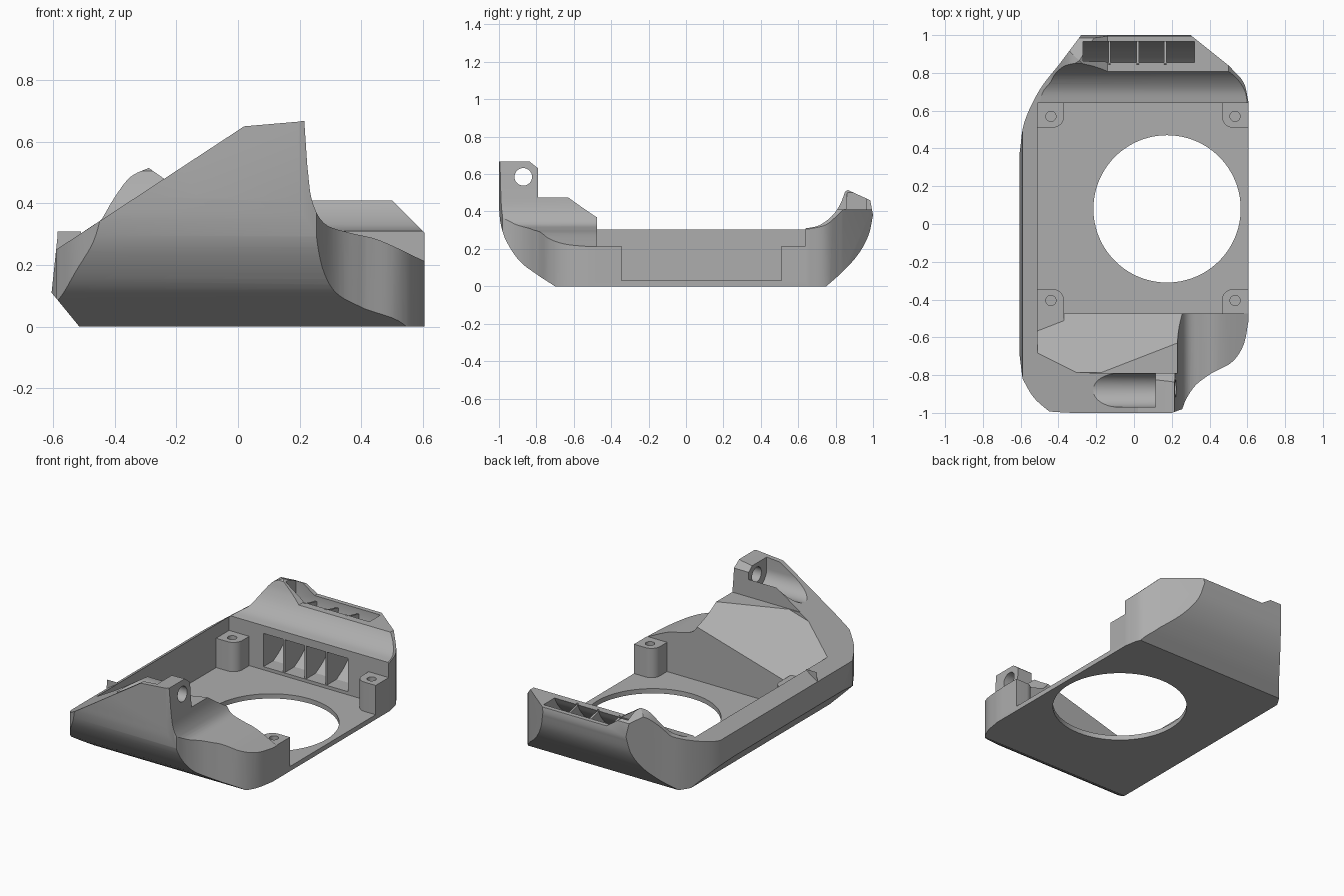
import bpy, bmesh, math
from mathutils import Vector

old = bpy.data.objects.get("Cube")
if old:
    bpy.data.objects.remove(old, do_unlink=True)

grey = bpy.data.materials.new("mid grey plastic")
grey.use_nodes = True
grey.diffuse_color = (0.42, 0.42, 0.42, 1)
grey.node_tree.nodes["Principled BSDF"].inputs["Base Color"].default_value = (0.42, 0.42, 0.42, 1)


def smooth(pts, n=5):
    """Soft open curve through a few points."""
    p = [Vector(q) for q in pts]
    p = [p[0] * 2 - p[1]] + p + [p[-1] * 2 - p[-2]]
    out = []
    for a, b, c, d in zip(p, p[1:], p[2:], p[3:]):
        for i in range(n):
            t = i / n
            v = 2 * b + (c - a) * t + (2 * a - 5 * b + 4 * c - d) * t**2 + (3 * b - a - 3 * c + d) * t**3
            out.append(tuple(v / 2))
    return out + [tuple(pts[-1])]


def arc(u, v, r, a0=0, a1=360, n=48):
    full = a1 - a0 == 360
    steps = [math.radians(a0 + (a1 - a0) * i / n) for i in range(n if full else n + 1)]
    return [(u + r * math.cos(a), v + r * math.sin(a)) for a in steps]


def prism(name, pts, axis, lo, hi):
    """Extrude a 2D outline along the axis x, y or z."""
    place = {"x": lambda u, v, w: (w, u, v), "y": lambda u, v, w: (u, w, v), "z": lambda u, v, w: (u, v, w)}[axis]
    bm = bmesh.new()
    face = bm.faces.new([bm.verts.new(place(u, v, lo)) for u, v in pts])
    new = bmesh.ops.extrude_face_region(bm, geom=[face])["geom"]
    shift = Vector(place(0, 0, hi - lo))
    bmesh.ops.translate(bm, vec=shift, verts=[g for g in new if isinstance(g, bmesh.types.BMVert)])
    bmesh.ops.recalc_face_normals(bm, faces=bm.faces)
    mesh = bpy.data.meshes.new(name)
    bm.to_mesh(mesh)
    bm.free()
    mesh.materials.append(grey)
    ob = bpy.data.objects.new(name, mesh)
    bpy.context.collection.objects.link(ob)
    return ob


def box(name, x0, x1, y0, y1, z0, z1):
    return prism(name, [(x0, y0), (x1, y0), (x1, y1), (x0, y1)], "z", z0, z1)


def combine(ob, tool, operation="DIFFERENCE"):
    mod = ob.modifiers.new("cut", "BOOLEAN")
    mod.operation, mod.object, mod.solver = operation, tool, "EXACT"
    bpy.context.view_layer.objects.active = ob
    bpy.ops.object.modifier_apply(modifier=mod.name)
    bpy.data.objects.remove(tool, do_unlink=True)


# Housing: side profile crossed with the plan outline
side = smooth([(-0.7, 0), (-0.8, 0.065), (-0.89, 0.135), (-0.96, 0.24), (-0.99, 0.33), (-1, 0.42)])
side += [(-1, 0.67), (-0.84, 0.67), (-0.79, 0.63), (-0.79, 0.475), (-0.475, 0.475), (-0.475, 0.308)]
side += smooth([(0.63, 0.308), (0.71, 0.325), (0.78, 0.375), (0.825, 0.44), (0.85, 0.505)])
side += [(0.865, 0.515), (0.985, 0.46)]
side += smooth([(1, 0.38), (0.975, 0.27), (0.92, 0.17), (0.84, 0.08), (0.75, 0)])
housing = prism("housing", side, "x", -0.8, 0.8)

plan = [(-0.28, 1), (0.3, 1), (0.5, 0.84)] + smooth([(0.51, 0.83), (0.58, 0.75), (0.605, 0.65)])
plan += smooth([(0.605, -0.52), (0.58, -0.64), (0.52, -0.73), (0.42, -0.785)])
plan += smooth([(0.41, -0.79), (0.33, -0.85), (0.28, -0.92), (0.255, -0.98)]) + [(0.2, -1)]
plan += smooth([(-0.44, -1), (-0.53, -0.92), (-0.59, -0.82)]) + [(-0.605, -0.7)]
plan += smooth([(-0.605, 0.38), (-0.58, 0.54), (-0.5, 0.71), (-0.4, 0.84)])
combine(housing, prism("plan", plan, "z", -0.2, 1), "INTERSECT")

# Bevelled outer side wall
combine(housing, prism("side_cut", [(-0.433, -0.1), (-0.605, 0.11), (-0.585, 0.3), (-0.585, 1),
                                    (-0.8, 1), (-0.8, -0.1)], "y", -1.2, 1.2))

# Sloping front wall with a hollowed shoulder
front = [(-0.8, 0.112), (0.02, 0.65), (0.195, 0.665), (0.215, 0.668)]
front += smooth([(0.225, 0.52), (0.24, 0.41), (0.28, 0.335), (0.36, 0.305), (0.46, 0.28), (0.61, 0.21)])
combine(housing, prism("front_cut", front + [(0.8, 0.2), (0.8, 1), (-0.8, 1)], "y", -1.2, -0.47))

# Rear lip with a raised hood at one end
rear = [(-0.8, 0.112), (-0.45, 0.342)] + smooth([(-0.44, 0.352), (-0.4, 0.42), (-0.35, 0.485), (-0.29, 0.515)])
rear += [(-0.14, 0.41), (0.5, 0.41), (0.7, 0.21), (0.8, 0.21), (0.8, 1), (-0.8, 1)]
combine(housing, prism("rear_cut", rear, "y", -0.47, 1.2))

# Main tray and the tilted panel in front of it
combine(housing, box("tray", -0.51, 0.8, -0.475, 0.64, 0.03, 1))
pocket = box("panel_cut", -0.51, 0.8, -0.785, -0.46, 0, 1)
for v in pocket.data.vertices:
    if v.co.z < 0.5:
        v.co.z = 0.475 + 0.287 * (v.co.x - 0.23) - 0.74 * (v.co.y + 0.63)
combine(housing, pocket)

# Fan opening
combine(housing, prism("fan_opening", arc(0.175, 0.08, 0.39, n=96), "z", -0.2, 0.2))

# Screw lug: driver groove and bolt hole
combine(housing, prism("groove", arc(-0.88, 0.585, 0.09, 180, 360, 20) + [(-0.79, 1), (-0.97, 1)], "x", -0.6, 0.115))
combine(housing, prism("bolt_hole", arc(-0.87, 0.585, 0.047, n=32), "x", 0, 0.4))

# Air duct through the rear wall, with dividing vanes
inner = smooth([(0.74, 0.05), (0.83, 0.11), (0.92, 0.22), (0.965, 0.36)])
outer = smooth([(0.86, 0.42), (0.82, 0.35), (0.75, 0.285), (0.65, 0.26)])
duct = [(0.6, 0.05)] + inner + [(0.965, 0.6), (0.865, 0.6)] + outer + [(0.6, 0.26)]
combine(housing, prism("duct", duct, "x", -0.27, 0.32))
vane = [(0.645, 0.04)] + [(y + 0.01, z - 0.005) for y, z in inner] + [(0.972, 0.375), (0.85, 0.405)]
vane += [(y - 0.005, z + 0.01) for y, z in outer[1:]]
for i, x in enumerate((-0.13, 0.02, 0.165)):
    prism("duct_vane_%d" % (i + 1), vane, "x", x - 0.006, x + 0.006)

# Corner posts, rounded towards the tray, each with a screw hole
posts = [(-0.51, 0.64, 1, -1, 0.13), (0.605, 0.64, -1, -1, 0.13),
         (-0.51, -0.475, 1, 1, 0.13), (0.605, -0.475, -1, 1, 0.13)]
for i, (x, y, sx, sy, d) in enumerate(posts):
    w = d + 0.01
    outline = [(0, 0), (w, 0)] + arc(w - 0.06, d - 0.06, 0.06, 0, 90, 10) + [(0, d)]
    post = prism("corner_post_%d" % (i + 1), [(x + sx * u, y + sy * v) for u, v in outline], "z", 0.02, 0.215)
    hx, hy = x + sx * 0.07, y + sy * 0.07
    combine(post, prism("screw_hole", arc(hx, hy, 0.027, n=24), "z", 0.06, 0.4))

# Ledge joining one post to the tilted panel
prism("post_ledge", [(-0.51, -0.47), (-0.37, -0.47), (-0.37, -0.55), (-0.51, -0.6)], "z", 0.03, 0.215)

for ob in bpy.context.collection.objects:
    if ob.type == "MESH":
        bpy.ops.object.select_all(action="DESELECT")
        ob.select_set(True)
        bpy.context.view_layer.objects.active = ob
        bpy.ops.object.shade_smooth_by_angle(angle=math.radians(25))
